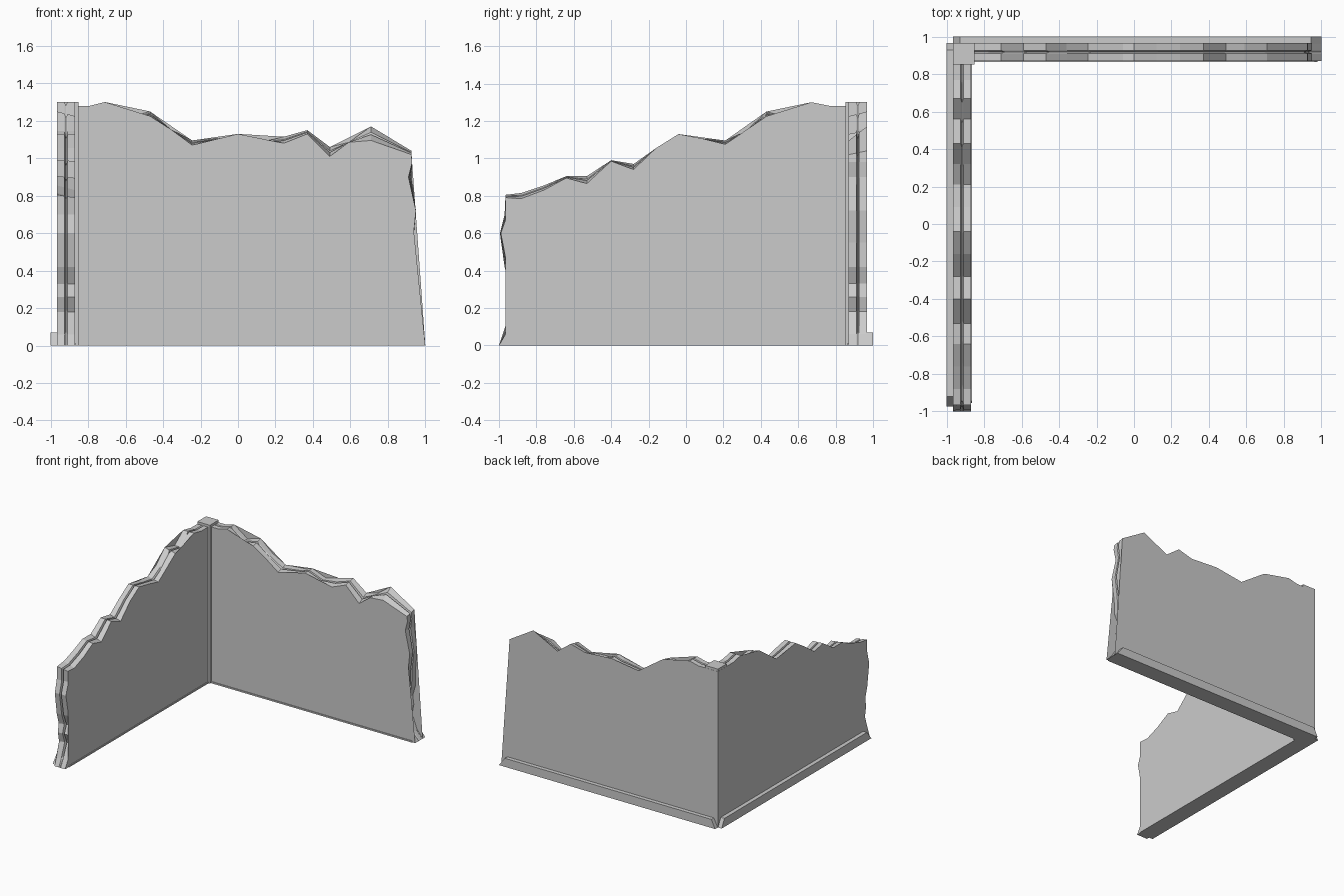
import bpy, bmesh
from mathutils import Vector


def new_mesh(name, rings, place):
    """Loft closed outlines (s, depth, z) into a capped solid."""
    bm = bmesh.new()
    vs = [[bm.verts.new(place(*p)) for p in ring] for ring in rings]
    n = len(vs[0])
    for a, b in zip(vs, vs[1:]):
        for i in range(n):
            j = (i + 1) % n
            bm.faces.new((a[i], a[j], b[j], b[i]))
    caps = [bm.faces.new(vs[0]), bm.faces.new(vs[-1])]
    bmesh.ops.triangulate(bm, faces=caps)
    bmesh.ops.recalc_face_normals(bm, faces=bm.faces[:])
    me = bpy.data.meshes.new(name)
    bm.to_mesh(me)
    bm.free()
    ob = bpy.data.objects.new(name, me)
    bpy.context.collection.objects.link(ob)
    return ob


# s runs away from the corner, d runs from the inner face to the outer face
def back_place(s, d, z):
    return (s, d, z)


def left_place(s, d, z):
    return (-d, -s, z)


def wall(name, top, end, place):
    inner = [(-0.964, 0), (-0.964, 1.28)] + [(s, z) for s, z, _ in top] + [(s, z) for s, z, _ in end]
    outer = [(-0.964, 0), (-0.964, 1.28)] + [(s, z) for s, _, z in top] + [(s, z) for _, z, s in end]
    centre = Vector((0.3, 0.45))

    def ring(t, dig):
        out = []
        for a, b in zip(inner, outer):
            p = Vector(a).lerp(Vector(b), t)
            if p.y > 0.01 and p.x > -0.9:
                p += (centre - p).normalized() * dig
            out.append((p.x, 0.87 + 0.097 * t, p.y))
        return out

    # cracked core: narrow groove along the broken edge
    return new_mesh(name, [ring(0, 0), ring(0.42, 0), ring(0.5, 0.03), ring(0.58, 0), ring(1, 0)], place)


# broken edges: top = (s, inner z, outer z), end = (inner s, z, outer s)
back_top = [(-0.79, 1.28, 1.28), (-0.71, 1.30, 1.30), (-0.59, 1.215, 1.215), (-0.47, 1.225, 1.25),
            (-0.36, 1.155, 1.155), (-0.245, 1.07, 1.095), (-0.06, 1.11, 1.11), (0, 1.13, 1.13),
            (0.12, 1.085, 1.085), (0.245, 1.08, 1.115), (0.37, 1.13, 1.15), (0.49, 1.01, 1.06),
            (0.59, 1.085, 1.085), (0.71, 1.095, 1.17), (0.925, 1.02, 1.04)]
back_end = [(0.93, 0.98, 0.93), (0.91, 0.90, 0.925), (0.95, 0.72, 0.95), (0.925, 0.55, 0.935),
            (0.92, 0.42, 0.935), (0.875, 0.33, 0.91), (0.91, 0.26, 0.92), (0.87, 0.18, 0.905),
            (0.945, 0.06, 0.95), (1.0, 0, 1.0)]
left_top = [(-0.77, 1.28, 1.28), (-0.67, 1.30, 1.30), (-0.56, 1.215, 1.215), (-0.43, 1.225, 1.25),
            (-0.32, 1.145, 1.145), (-0.21, 1.075, 1.095), (-0.09, 1.105, 1.105), (0.04, 1.13, 1.13),
            (0.16, 1.055, 1.055), (0.28, 0.94, 0.97), (0.40, 0.985, 0.99), (0.53, 0.865, 0.905),
            (0.64, 0.895, 0.905), (0.76, 0.83, 0.855), (0.88, 0.785, 0.815), (0.965, 0.79, 0.805)]
left_end = [(0.955, 0.70, 0.97), (0.99, 0.60, 0.995), (0.955, 0.42, 0.97), (0.91, 0.33, 0.945),
            (0.95, 0.26, 0.955), (0.905, 0.18, 0.94), (0.965, 0.06, 0.975), (1.0, 0, 1.0)]

wall("back_wall", back_top, back_end, back_place)
wall("left_wall", left_top, left_end, left_place)


# outer skirting with sloped ends, and thin inner floor strip
def trim(side, place, tip):
    def slab(name, d0, d1, outline):
        new_mesh(name, [[(s, d, z) for s, z in outline] for d in (d0, d1)], place)

    slab(side + "_skirting", 0.96, 1.0, [(-0.965, 0), (-0.93, 0.07), (tip - 0.055, 0.07), (tip, 0)])
    slab(side + "_floor_strip", 0.864, 0.88, [(-0.87, 0), (-0.87, 0.012), (tip - 0.03, 0.012), (tip - 0.02, 0)])


trim("back", back_place, 1.0)
trim("left", left_place, 0.975)

# square corner post
a, b = 0.852, 0.966
outline = [(-b, a), (-a, a), (-a, b), (-b, b)]
new_mesh("corner_post", [[(x, y, z) for x, y in outline] for z in (0, 1.30)], back_place)
